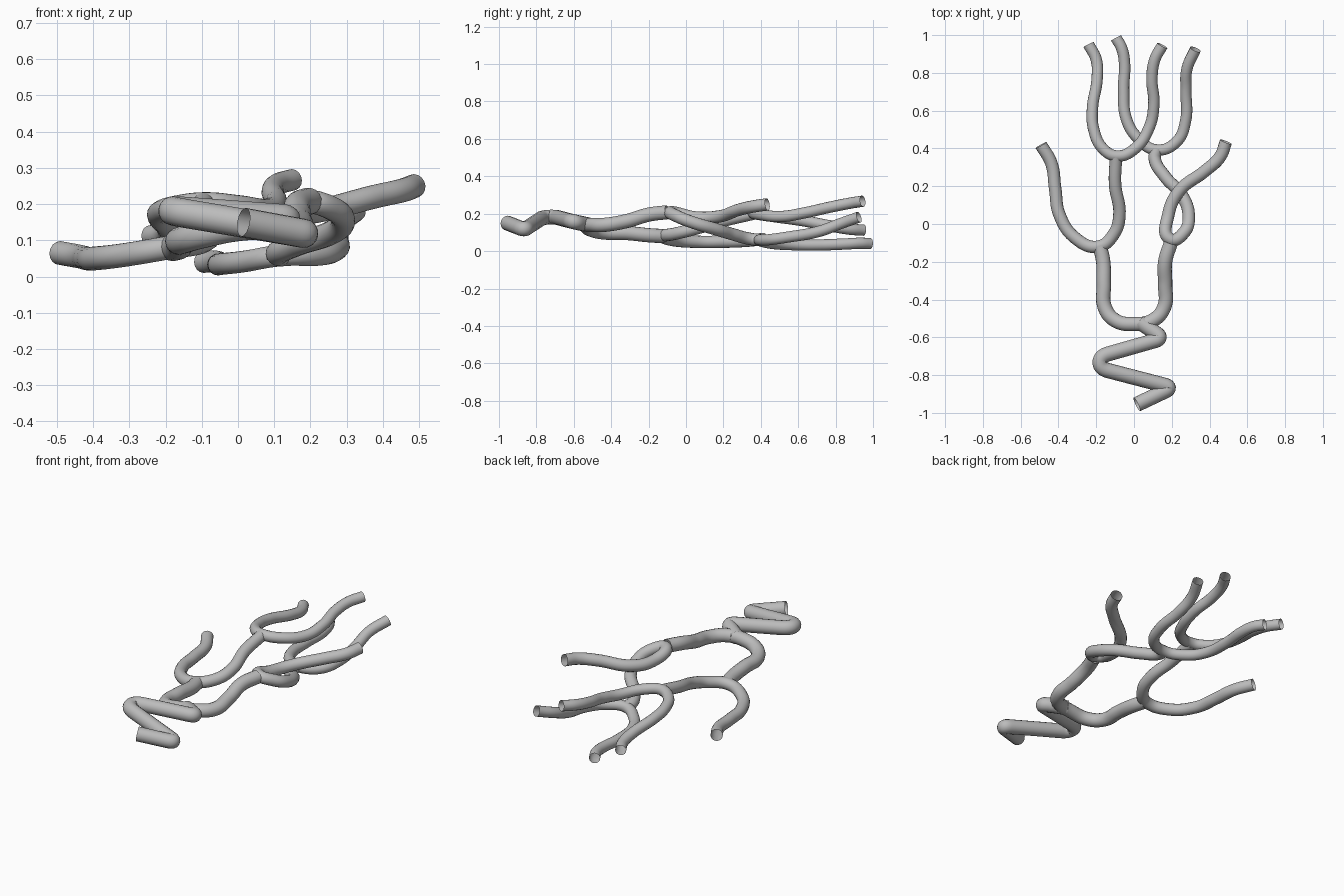
import bpy
from mathutils import Vector

cube = bpy.data.objects.get("Cube")
if cube:
    bpy.data.objects.remove(cube, do_unlink=True)

grey = bpy.data.materials.new("plain_grey")
grey.use_nodes = True
grey.diffuse_color = (0.5, 0.5, 0.5, 1)
grey.node_tree.nodes["Principled BSDF"].inputs["Base Color"].default_value = (0.5, 0.5, 0.5, 1)


def rounded(corners, reach):
    """Replace every inner corner by two points with handles aimed at it."""
    pts = [Vector(c) for c in corners]
    knots = [(pts[0], pts[0], pts[0])]
    for a, p, b in zip(pts, pts[1:], pts[2:]):
        into, out = (a - p), (b - p)
        p0 = p + into.normalized() * min(reach, into.length * 0.45)
        p1 = p + out.normalized() * min(reach, out.length * 0.45)
        knots.append((p0, p0.lerp(a, 0.1), p0.lerp(p, 0.6)))
        knots.append((p1, p1.lerp(p, 0.6), p1.lerp(b, 0.1)))
    knots.append((pts[-1], pts[-1], pts[-1]))
    return knots


def tube(name, points, radius, reach=None):
    """Open round tube along a path, turned into a smooth mesh."""
    curve = bpy.data.curves.new(name, 'CURVE')
    curve.dimensions = '3D'
    curve.bevel_depth = radius
    curve.bevel_resolution = 6
    curve.resolution_u = 10
    curve.use_fill_caps = False
    spline = curve.splines.new('BEZIER')
    knots = rounded(points, reach) if reach else [(Vector(p),) * 3 for p in points]
    spline.bezier_points.add(len(knots) - 1)
    for bp, (co, left, right) in zip(spline.bezier_points, knots):
        bp.co = co
        if reach:
            bp.handle_left_type = bp.handle_right_type = 'FREE'
            bp.handle_left, bp.handle_right = left, right
        else:
            bp.handle_left_type = bp.handle_right_type = 'AUTO'
    curve.materials.append(grey)
    ob = bpy.data.objects.new(name, curve)
    bpy.context.collection.objects.link(ob)
    bpy.ops.object.select_all(action='DESELECT')
    ob.select_set(True)
    bpy.context.view_layer.objects.active = ob
    bpy.ops.object.convert(target='MESH')
    bpy.ops.object.shade_smooth()


# Zigzag stem
tube("zigzag_stem", [(.015, -.955, .15), (.205, -.865, .115), (-.18, -.765, .18),
                     (-.18, -.7, .183), (.155, -.605, .158), (.03, -.52, .14)], .04, .045)

# First fork
tube("main_fork", [(-.18, -.12, .08), (-.163, -.2, .085), (-.16, -.32, .097), (-.155, -.44, .1),
                   (-.1, -.51, .115), (0, -.53, .135), (.1, -.51, .14), (.16, -.44, .14),
                   (.165, -.32, .16), (.165, -.2, .195), (.195, -.1, .208)], .038)

# Second forks, each running from its outer tip to the inner fork
tube("right_fork", [(-.492, .418, .065), (-.437, .32, .055), (-.417, .185, .05), (-.395, .05, .05),
                    (-.31, -.075, .06), (-.19, -.12, .08), (-.105, -.05, .095), (-.077, .05, .12),
                    (-.1, .21, .165), (-.095, .36, .2)], .033)
tube("left_fork", [(.487, .435, .25), (.455, .355, .238), (.375, .28, .22), (.24, .175, .185),
                   (.182, .05, .18), (.19, -.08, .208), (.265, -.045, .185), (.29, .04, .152),
                   (.255, .15, .12), (.165, .25, .09), (.11, .345, .065), (.12, .395, .06)], .033)

# Prong pairs at the tips
tube("right_prongs", [(-.24, .95, .112), (-.2, .87, .118), (-.195, .77, .135), (-.22, .61, .165),
                      (-.213, .5, .18), (-.165, .4, .195), (-.09, .36, .203), (0, .395, .195),
                      (.08, .51, .185), (.105, .635, .205), (.095, .77, .235), (.11, .87, .255),
                      (.15, .945, .267)], .03)
tube("left_prongs", [(-.095, .985, .04), (-.065, .93, .042), (-.05, .85, .038), (-.055, .71, .033),
                     (-.04, .555, .035), (.02, .455, .042), (.12, .392, .058), (.225, .435, .06),
                     (.273, .545, .075), (.275, .71, .105), (.28, .82, .145), (.325, .925, .182)], .03)
